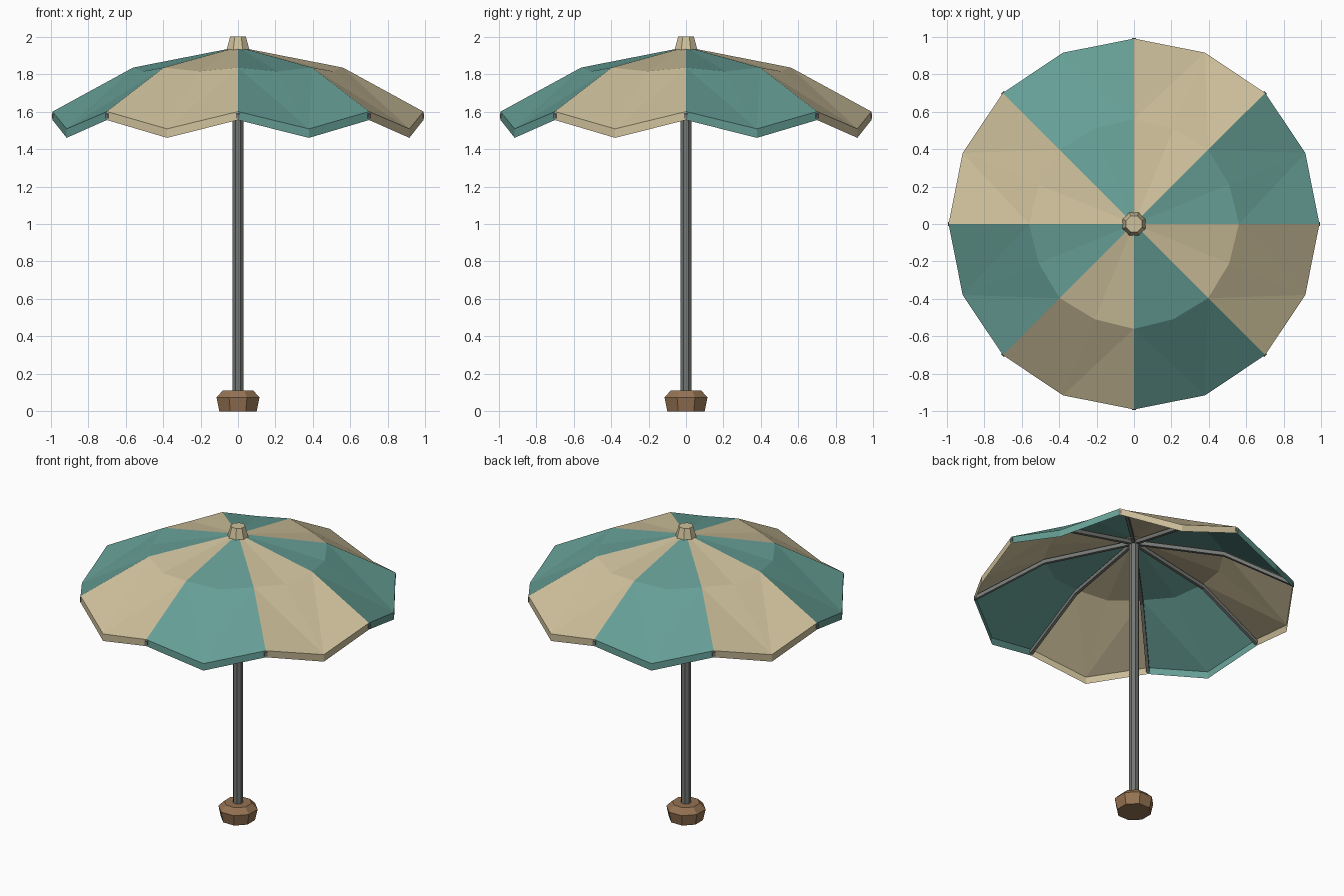
import bpy, bmesh
from math import pi, cos, sin
from mathutils import Matrix

if "Cube" in bpy.data.objects:
    bpy.data.objects.remove(bpy.data.objects["Cube"], do_unlink=True)


def material(name, rgb):
    m = bpy.data.materials.new(name)
    m.use_nodes = True
    m.diffuse_color = (*rgb, 1)
    m.node_tree.nodes["Principled BSDF"].inputs["Base Color"].default_value = (*rgb, 1)
    return m


TEAL = material("teal cloth", (0.13, 0.34, 0.30))
CREAM = material("cream cloth", (0.62, 0.53, 0.33))
METAL = material("grey metal", (0.17, 0.18, 0.165))
WOOD = material("brown wood", (0.30, 0.17, 0.085))


def finish(name, bm, *mats, fix=True):
    if fix:
        bmesh.ops.recalc_face_normals(bm, faces=bm.faces)
    mesh = bpy.data.meshes.new(name)
    bm.to_mesh(mesh)
    bm.free()
    for m in mats:
        mesh.materials.append(m)
    obj = bpy.data.objects.new(name, mesh)
    bpy.context.collection.objects.link(obj)
    return obj


def octagon_stack(name, profile, mat):
    """Stack of octagons, flat side to the front; profile lists (apothem, z)."""
    bm = bmesh.new()
    rings = []
    for apothem, z in profile:
        r = apothem / cos(pi / 8)
        rings.append([bm.verts.new((r * cos(a), r * sin(a), z))
                      for a in [(i + 0.5) * pi / 4 for i in range(8)]])
    for low, high in zip(rings, rings[1:]):
        for i in range(8):
            j = (i + 1) % 8
            bm.faces.new((low[i], low[j], high[j], high[i]))
    bm.faces.new(rings[0])
    bm.faces.new(rings[-1])
    return finish(name, bm, mat)


# Base, pole and top cap
octagon_stack("base", [(0.10, 0), (0.115, 0.075), (0.08, 0.112)], WOOD)
octagon_stack("pole", [(0.03, 0.1), (0.03, 1.93)], METAL)
octagon_stack("top_cap", [(0.062, 1.925), (0.042, 2.0)], CREAM)

# Canopy: a thin sheet with a hanging rim; seams sit higher than panel middles
SEAM = [(0.56, 1.835), (0.99, 1.60), (0.99, 1.555)]
MIDDLE = [(0.55, 1.815), (0.99, 1.508), (0.99, 1.46)]
bm = bmesh.new()
apex = bm.verts.new((0, 0, 1.945))
spokes = []
for i in range(16):
    a = i * pi / 8
    spokes.append([bm.verts.new((r * cos(a), r * sin(a), z))
                   for r, z in (MIDDLE if i % 2 else SEAM)])
for i in range(16):
    p, q = spokes[i], spokes[(i + 1) % 16]
    faces = [(apex, p[0], q[0]), (p[1], p[2], q[2], q[1])]
    if i % 2:
        faces += [(p[0], p[1], q[0]), (p[1], q[1], q[0])]
    else:
        faces += [(p[0], p[1], q[1]), (p[0], q[1], q[0])]
    for f in faces:
        bm.faces.new(f).material_index = (i // 2) % 2
finish("canopy", bm, TEAL, CREAM, fix=False)

# Ribs: one bent bar under each seam
RIB = [(0.015, 1.934), (0.56, 1.827), (0.993, 1.588)]
WIDTH, DEPTH = 0.02, 0.026
for n in range(8):
    bm = bmesh.new()
    sections = [[bm.verts.new((x, y, z - d)) for y, d in
                 ((-WIDTH / 2, 0), (WIDTH / 2, 0), (WIDTH / 2, DEPTH), (-WIDTH / 2, DEPTH))]
                for x, z in RIB]
    for s, t in zip(sections, sections[1:]):
        for i in range(4):
            j = (i + 1) % 4
            bm.faces.new((s[i], s[j], t[j], t[i]))
    bm.faces.new(sections[0])
    bm.faces.new(sections[-1])
    bm.transform(Matrix.Rotation(n * pi / 4, 4, 'Z'))
    finish(f"rib_{n + 1}", bm, METAL)
